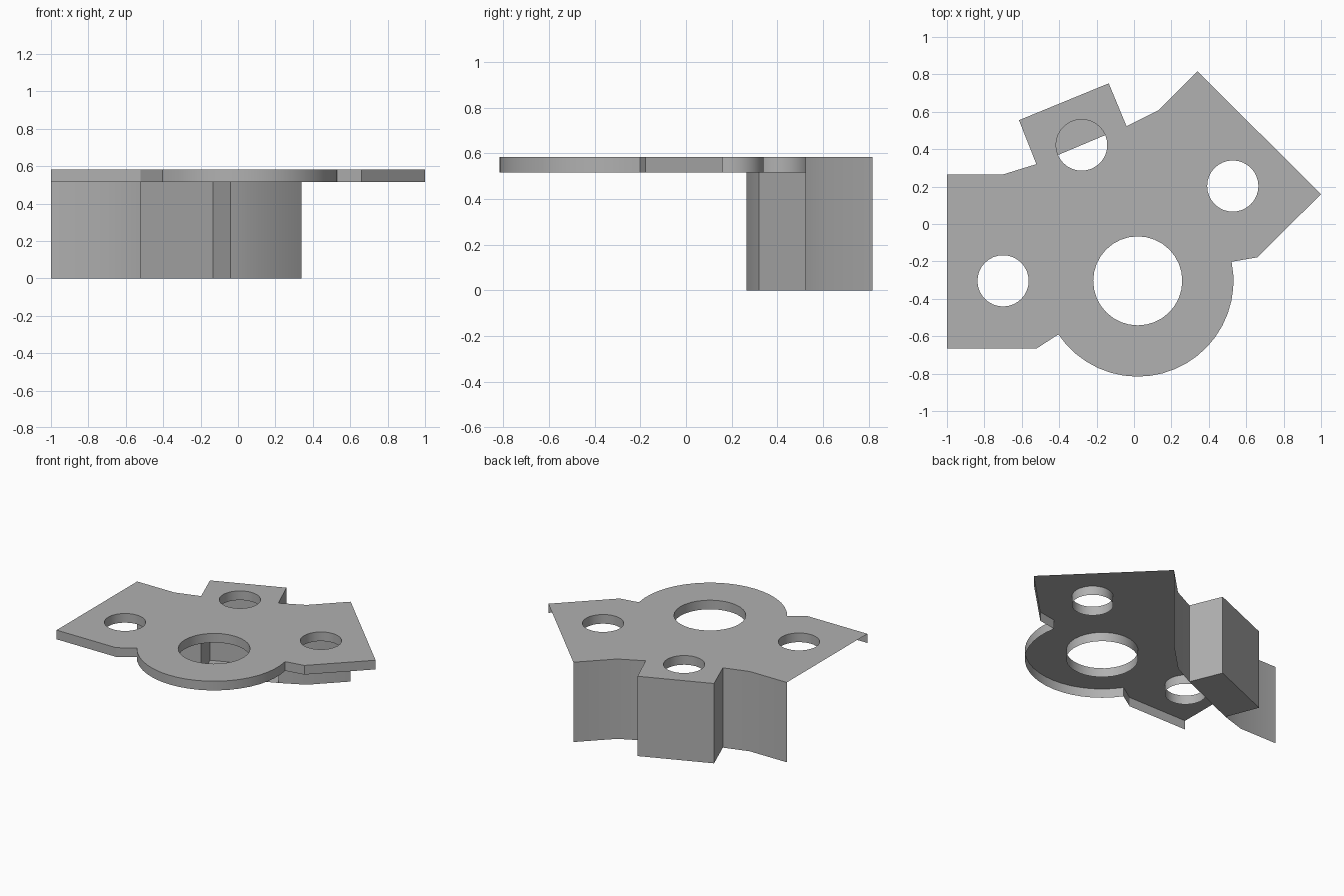
import bpy, bmesh
from math import sin, cos, radians, tau

if "Cube" in bpy.data.objects:
    bpy.data.objects.remove(bpy.data.objects["Cube"])

TOP, UNDER = 0.583, 0.516

grey = bpy.data.materials.new("dark_grey")
grey.diffuse_color = (0.44, 0.44, 0.44, 1)
grey.use_nodes = True
grey.node_tree.nodes["Principled BSDF"].inputs["Base Color"].default_value = grey.diffuse_color


def circle(cx, cy, r, n=32):
    return [(cx + r * cos(tau * i / n), cy + r * sin(tau * i / n)) for i in range(n)]


def arc(cx, cy, r, start, end, n):
    angles = [radians(start + (end - start) * i / n) for i in range(n + 1)]
    return [(cx + r * cos(a), cy + r * sin(a)) for a in angles]


def ring(bm, points, z):
    return [bm.verts.new((x, y, z)) for x, y in points]


def walls(bm, upper, lower, closed=False, skip=()):
    """Quads between two matching rows of vertices."""
    n = len(upper)
    for i in range(n if closed else n - 1):
        if i not in skip:
            j = (i + 1) % n
            bm.faces.new((upper[i], upper[j], lower[j], lower[i]))


def sheet(bm, rings):
    """Upward flat face with holes, filled between the given rings."""
    edges = []
    for r in rings:
        for a, b in zip(r, r[1:] + r[:1]):
            edges.append(bm.edges.get((a, b)) or bm.edges.new((a, b)))
    filled = bmesh.ops.triangle_fill(bm, use_beauty=True, use_dissolve=False, edges=edges)
    for f in filled["geom"]:
        if isinstance(f, bmesh.types.BMFace):
            f.normal_update()
            if f.normal.z < 0:
                f.normal_flip()


def finish(bm, name):
    mesh = bpy.data.meshes.new(name)
    bm.to_mesh(mesh)
    bm.free()
    mesh.materials.append(grey)
    obj = bpy.data.objects.new(name, mesh)
    bpy.context.collection.objects.link(obj)
    bpy.ops.object.select_all(action='DESELECT')
    obj.select_set(True)
    bpy.context.view_layer.objects.active = obj
    bpy.ops.object.shade_smooth_by_angle(angle=radians(30))


# Outline, clockwise from above: back edge with tab, right end, round front lobe
tab = [(-0.522, 0.32), (-0.615, 0.555), (-0.135, 0.752), (-0.04, 0.523)]
back = [(-1, 0.265), (-0.7, 0.265)] + tab + [(0.13, 0.608), (0.339, 0.816)]
front = [(1, 0.16), (0.66, -0.178)]
front += arc(0.02, -0.304, 0.512, 11.5, -146, 20)
front += [(-0.52, -0.665), (-1, -0.665)]
outline = back + front
holes = [circle(0.02, -0.304, 0.238), circle(-0.7, -0.304, 0.137),
         circle(0.528, 0.203, 0.137), circle(-0.28, 0.422, 0.137)]

# Pierced top sheet with turned-down rims; both straight ends have no rim
bm = bmesh.new()
tops = [ring(bm, p, TOP) for p in [outline] + holes]
lows = [ring(bm, p, UNDER) for p in [outline] + holes]
walls(bm, tops[0], lows[0], True, skip=(len(back) - 1, len(outline) - 1))
for t, l in zip(tops[1:], lows[1:]):
    walls(bm, t, l, True)
sheet(bm, tops)
finish(bm, "pierced_plate")

# Thin skirt hanging from the back edge, with a floor under the tab
bm = bmesh.new()
upper, lower = ring(bm, back, UNDER), ring(bm, back, 0)
walls(bm, upper, lower)
floor = bm.faces.new(lower[2:6])
floor.normal_update()
if floor.normal.z > 0:
    floor.normal_flip()
finish(bm, "back_skirt")
